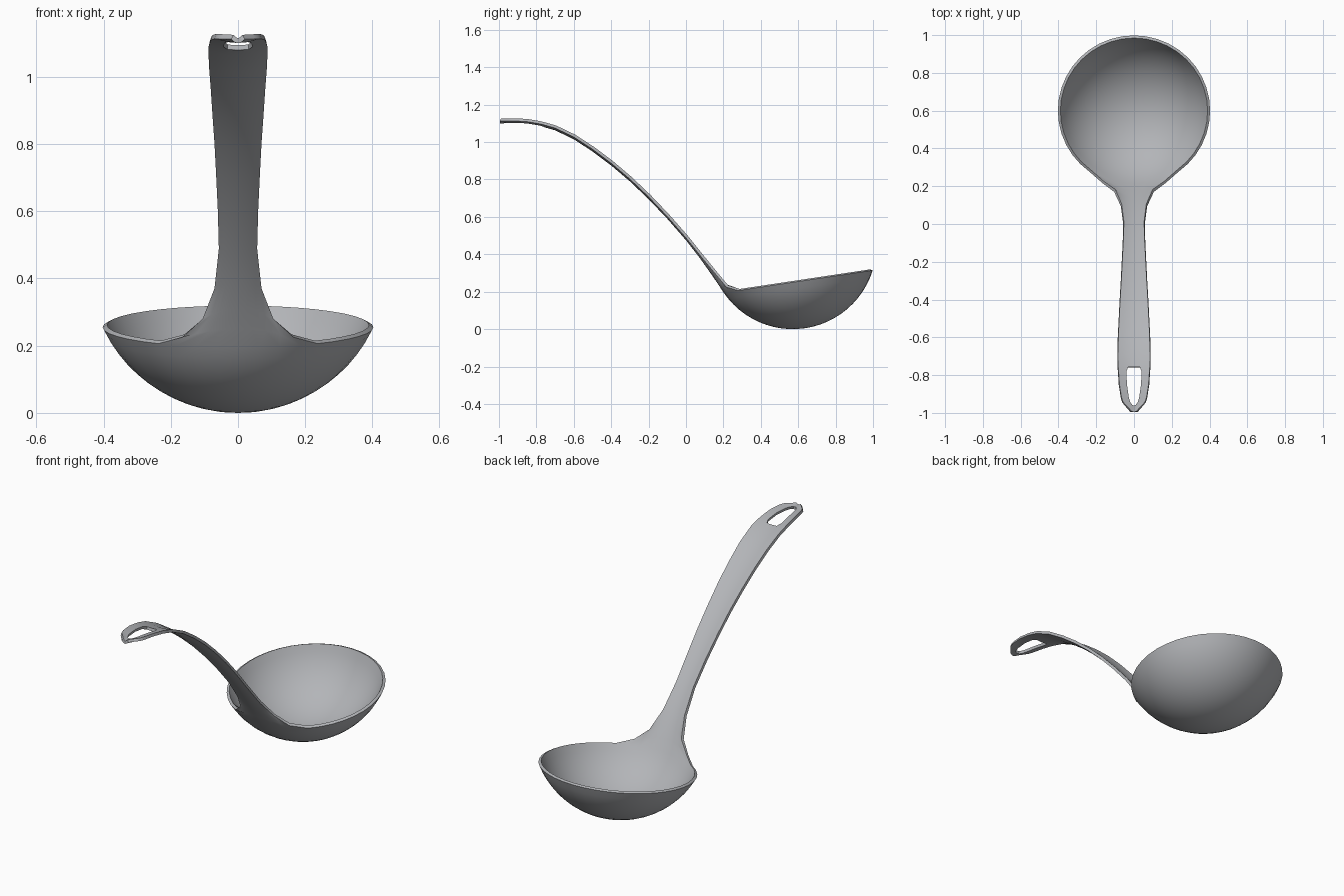
import bpy, bmesh, math
from mathutils import Matrix, Vector

cube = bpy.data.objects.get("Cube")
if cube:
    bpy.data.objects.remove(cube)

SEGMENTS, RINGS = 40, 12
RADIUS, RIM = 0.448, 0.403
THICK = 0.015
HALF = 4                                  # columns on each side of the handle centre
TILT = Matrix.Rotation(math.atan(0.15), 3, 'X')

steel = bpy.data.materials.new("brushed grey steel")
steel.use_nodes = True
colour = (0.45, 0.46, 0.48, 1)
steel.diffuse_color = colour
steel.node_tree.nodes["Principled BSDF"].inputs["Base Color"].default_value = colour

bm = bmesh.new()

# Bowl: a tilted spherical cap
alpha = math.asin(RIM / RADIUS)
axis = TILT @ Vector((0, 0, 1))
centre = Vector((0, 0.6, RADIUS)) + Vector((0, axis.y, 0)) * RADIUS * math.cos(alpha)


def cap_point(polar, turn):
    p = Vector((math.sin(polar) * math.cos(turn), math.sin(polar) * math.sin(turn), -math.cos(polar)))
    return centre + TILT @ (p * RADIUS)


pole = bm.verts.new(cap_point(0, 0))
ring = None
for i in range(1, RINGS + 1):
    new = [bm.verts.new(cap_point(alpha * i / RINGS, 2 * math.pi * j / SEGMENTS)) for j in range(SEGMENTS)]
    for j in range(SEGMENTS):
        k = (j + 1) % SEGMENTS
        if ring:
            bm.faces.new((ring[j], new[j], new[k], ring[k]))
        else:
            bm.faces.new((pole, new[j], new[k]))
    ring = new

# Neck: half width, edge y, edge z, centre y, centre z
neck = [(0.165, 0.215, 0.225, 0.165, 0.25),
        (0.105, 0.17, 0.28, 0.125, 0.308),
        (0.07, 0.095, 0.37, 0.07, 0.385),
        (0.057, 0, 0.488, 0, 0.475)]
# Handle: half width, y, centre z, hole half width
grip = [(0.06, -0.1, 0.59, 0), (0.065, -0.2, 0.695, 0), (0.07, -0.3, 0.79, 0),
        (0.076, -0.4, 0.875, 0), (0.081, -0.5, 0.95, 0), (0.086, -0.6, 1.015, 0),
        (0.088, -0.7, 1.063, 0), (0.087, -0.76, 1.08, 0.032), (0.085, -0.785, 1.086, 0.043),
        (0.081, -0.85, 1.097, 0.04), (0.07, -0.92, 1.101, 0.03), (0.062, -0.945, 1.101, 0.022),
        (0.05, -0.96, 1.101, 0.012), (0.02, -0.995, 1.1, 0)]
rows = [(n, 0) for n in neck]
rows += [((w, y, z + 0.012, y, z), hole) for w, y, z, hole in grip]

# The neck grows out of the front arc of the rim
front = SEGMENTS * 3 // 4
last, last_hole = ring[front - HALF:front + HALF + 1], 0
for (w, ye, ze, yc, zc), hole in rows:
    new = []
    for c in range(-HALF, HALF + 1):
        t = c / HALF
        x = w * t
        if hole:                          # inner columns follow the hole outline
            a = abs(t)
            x = hole * 2 * a if a <= 0.5 else hole + (w - hole) * (2 * a - 1)
            x = math.copysign(x, t)
        s = (x / w) ** 2
        new.append(bm.verts.new((x, yc + (ye - yc) * s, zc + (ze - zc) * s)))
    for c in range(2 * HALF):
        if hole and last_hole and HALF // 2 <= c < HALF * 3 // 2:
            continue
        bm.faces.new((last[c], new[c], new[c + 1], last[c + 1]))
    last, last_hole = new, hole

# Drop the unused points inside the hole and face the sheet downward
bmesh.ops.delete(bm, geom=[v for v in bm.verts if not v.link_faces], context='VERTS')
loose = [e for e in bm.edges if not e.link_faces]
bmesh.ops.delete(bm, geom=loose, context='EDGES')
bmesh.ops.recalc_face_normals(bm, faces=bm.faces[:])
bm.normal_update()
if pole.link_faces[0].normal.z > 0:
    bmesh.ops.reverse_faces(bm, faces=bm.faces[:])

mesh = bpy.data.meshes.new("ladle")
bm.to_mesh(mesh)
bm.free()
mesh.materials.append(steel)
ladle = bpy.data.objects.new("ladle", mesh)
bpy.context.collection.objects.link(ladle)

# Sheet thickness, then smooth faces with crisp rims
shell = ladle.modifiers.new("thickness", 'SOLIDIFY')
shell.thickness = THICK
shell.offset = -1
bpy.ops.object.select_all(action='DESELECT')
ladle.select_set(True)
bpy.context.view_layer.objects.active = ladle
bpy.ops.object.modifier_apply(modifier=shell.name)
bpy.ops.object.shade_smooth_by_angle(angle=math.radians(40))
